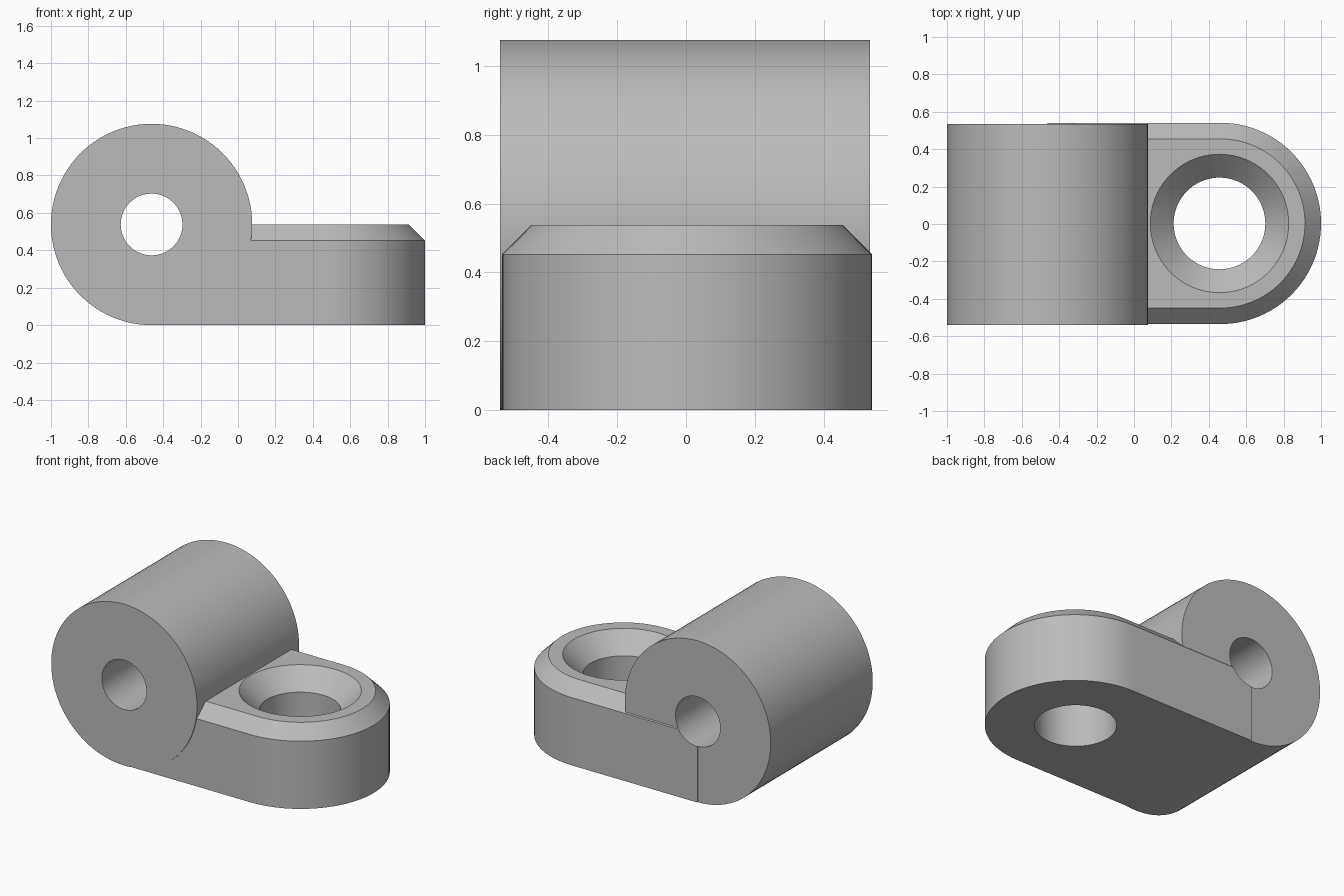
import bpy
import bmesh
from math import pi, cos, sin, radians
from mathutils import Matrix

if "Cube" in bpy.data.objects:
    bpy.data.objects.remove(bpy.data.objects["Cube"], do_unlink=True)

R = 0.538          # radius of barrel and of the lug's round end
CX = 1 - R         # distance of both centres from the origin
SHIFT = 0.003      # small sideways offset between barrel and lug
CHAMFER = 0.086
SEGMENTS = 96

grey = bpy.data.materials.new("plain grey")
grey.use_nodes = True
colour = (0.5, 0.5, 0.5, 1)
grey.diffuse_color = colour
grey.node_tree.nodes["Principled BSDF"].inputs["Base Color"].default_value = colour


def stack(name, loops, matrix=Matrix()):
    """Solid from matching loops of points, bottom to top, with end caps."""
    bm = bmesh.new()
    rings = [[bm.verts.new(p) for p in loop] for loop in loops]
    n = len(rings[0])
    for low, high in zip(rings, rings[1:]):
        for i in range(n):
            j = (i + 1) % n
            bm.faces.new((low[i], low[j], high[j], high[i]))
    bm.faces.new(rings[0][::-1])
    bm.faces.new(rings[-1])
    bm.transform(matrix)
    bmesh.ops.recalc_face_normals(bm, faces=bm.faces)
    mesh = bpy.data.meshes.new(name)
    bm.to_mesh(mesh)
    bm.free()
    mesh.materials.append(grey)
    obj = bpy.data.objects.new(name, mesh)
    bpy.context.collection.objects.link(obj)
    return obj


def circle(r, z):
    return [(r * cos(2 * pi * i / SEGMENTS), r * sin(2 * pi * i / SEGMENTS), z)
            for i in range(SEGMENTS)]


def lug_outline(inset, z):
    r = R - inset
    half = SEGMENTS // 2
    arc = [(CX + r * cos(pi * i / half - pi / 2), r * sin(pi * i / half - pi / 2), z)
           for i in range(half + 1)]
    return arc + [(-CX, r, z), (-CX, -r, z)]


def select_only(obj):
    bpy.ops.object.select_all(action='DESELECT')
    obj.select_set(True)
    bpy.context.view_layer.objects.active = obj


def cut(obj, cutter):
    select_only(obj)
    mod = obj.modifiers.new("cut", 'BOOLEAN')
    mod.operation = 'DIFFERENCE'
    mod.solver = 'EXACT'
    mod.object = cutter
    bpy.ops.object.modifier_apply(modifier=mod.name)


# Main parts: horizontal barrel and flat mounting lug
lying = Matrix.Translation((-CX, -SHIFT, R)) @ Matrix.Rotation(pi / 2, 4, 'X')
barrel = stack("barrel", [circle(R, -R), circle(R, R)], lying)
lug = stack("mounting_lug",
            [lug_outline(0, 0), lug_outline(0, R - CHAMFER), lug_outline(CHAMFER, R)],
            Matrix.Translation((0, SHIFT, 0)))

# Cutters: pin bore and countersunk screw hole
bore = stack("bore_cutter", [circle(0.165, -1), circle(0.165, 1)], lying)
screw = stack("screw_hole_cutter",
              [circle(0.245, -0.2), circle(0.245, R - 0.125),
               circle(0.37, R), circle(0.37, R + 0.2)],
              Matrix.Translation((CX - 0.005, SHIFT, 0)))
cut(barrel, bore)
cut(lug, bore)
cut(lug, screw)
for cutter in (bore, screw):
    bpy.data.objects.remove(cutter, do_unlink=True)

# Smooth round walls, crisp edges
for obj in (barrel, lug):
    select_only(obj)
    bpy.ops.object.shade_smooth_by_angle(angle=radians(30))
